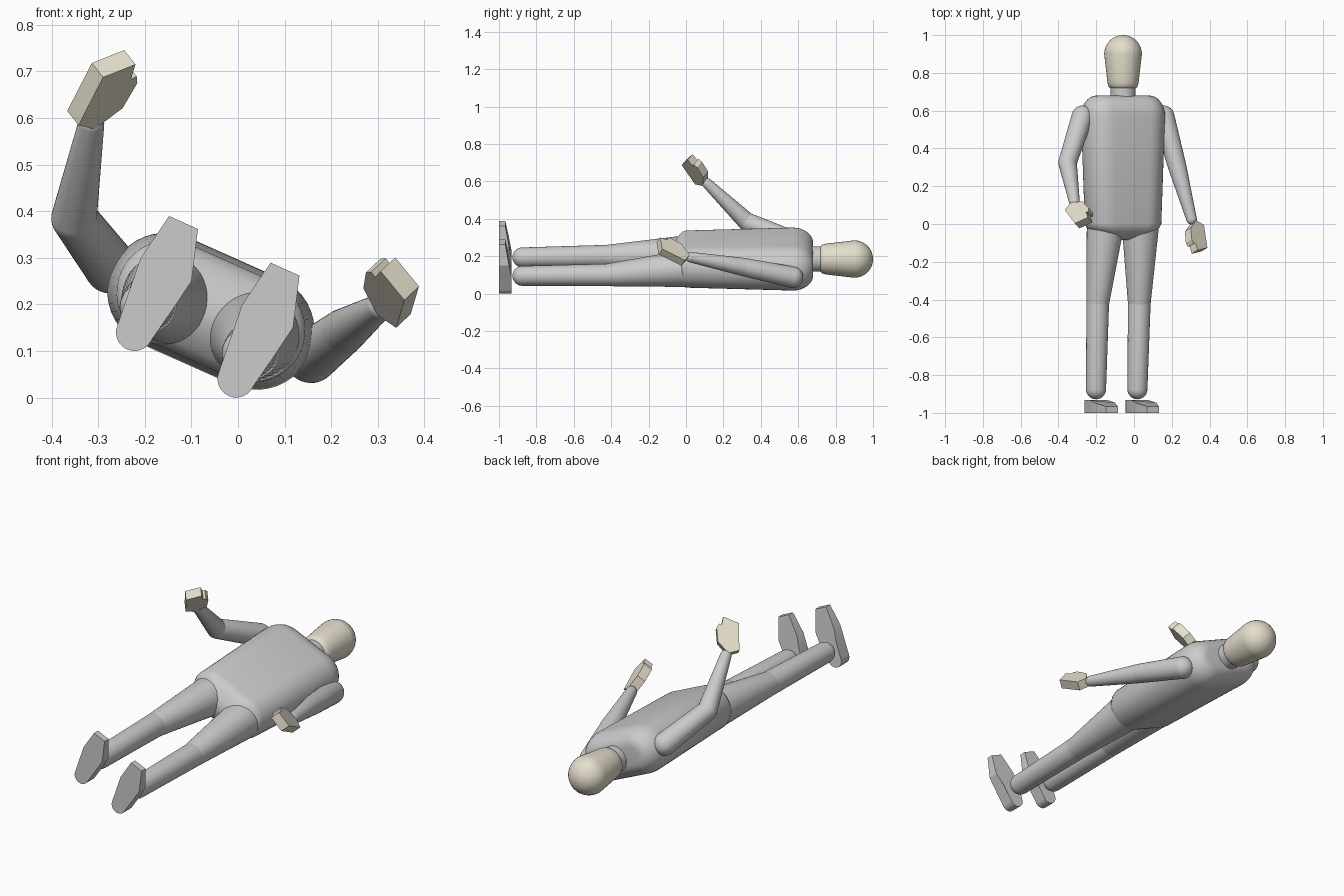
import bpy, bmesh, math
from mathutils import Vector as V

if "Cube" in bpy.data.objects:
    bpy.data.objects.remove(bpy.data.objects["Cube"])

ROLL = math.radians(24)                                   # body lies rolled about its long axis
SIDE = V((math.cos(ROLL), 0, -math.sin(ROLL)))            # across the body
FRONT = V((math.sin(ROLL), 0, math.cos(ROLL)))            # out of the chest
MID = V((-0.058, 0, 0.185))

tan = bpy.data.materials.new("tan")
tan.diffuse_color = (0.78, 0.73, 0.60, 1)
tan.use_nodes = True
tan.node_tree.nodes["Principled BSDF"].inputs["Base Color"].default_value = tan.diffuse_color


def loft(name, rings, smooth=40, mat=None):
    """Skin a list of equal-length closed rings and cap both ends."""
    bm = bmesh.new()
    vs = [[bm.verts.new(p) for p in r] for r in rings]
    n = len(vs[0])
    for a, b in zip(vs, vs[1:]):
        for i in range(n):
            j = (i + 1) % n
            bm.faces.new((a[i], a[j], b[j], b[i]))
    bm.faces.new(vs[0])
    bm.faces.new(vs[-1])
    bmesh.ops.recalc_face_normals(bm, faces=bm.faces)
    me = bpy.data.meshes.new(name)
    bm.to_mesh(me)
    bm.free()
    ob = bpy.data.objects.new(name, me)
    bpy.context.collection.objects.link(ob)
    if mat:
        me.materials.append(mat)
    if smooth:
        bpy.ops.object.select_all(action='DESELECT')
        bpy.context.view_layer.objects.active = ob
        ob.select_set(True)
        bpy.ops.object.shade_smooth_by_angle(angle=math.radians(smooth))
    return ob


def circle(c, x, y, r, n=40):
    return [c + x * r * math.cos(2 * math.pi * i / n) + y * r * math.sin(2 * math.pi * i / n)
            for i in range(n)]


def limb(name, p, q, r0, r1, k=8):
    """Tapered capsule from p to q."""
    p, q = V(p), V(q)
    d = (q - p).normalized()
    x = d.orthogonal().normalized()
    y = d.cross(x)
    t = math.asin((r0 - r1) / (q - p).length)             # tangent angle of the cone
    rings = []
    for i in range(k + 1):
        a = -math.pi / 2 * 0.99 + (math.pi / 2 * 0.99 + t) * i / k
        rings.append(circle(p + d * r0 * math.sin(a), x, y, r0 * math.cos(a)))
    for i in range(k + 1):
        a = t + (math.pi / 2 * 0.99 - t) * i / k
        rings.append(circle(q + d * r1 * math.sin(a), x, y, r1 * math.cos(a)))
    return loft(name, rings)


def stadium(y, r, s, n=20):
    c = MID + V((0, y, 0))
    pts = []
    for sg in (1, -1):
        for i in range(n + 1):
            a = -math.pi / 2 + math.pi * i / n
            pts.append(c + sg * (SIDE * (s + r * math.cos(a)) + FRONT * r * math.sin(a)))
    return pts


# Torso: stadium section, rounded shoulders, short pelvis
pelvis = [(-0.085, 0.02, 0.02), (-0.07, 0.055, 0.045), (-0.045, 0.09, 0.075),
          (-0.02, 0.108, 0.093), (0.0, 0.113, 0.098)]
shoulders = [(0.57 + 0.11 * math.sin(a), 0.043 + 0.082 * math.cos(a), 0.107)
             for a in [math.pi / 2 * i / 8 for i in range(9)]]
loft("torso", [stadium(*s) for s in pelvis + shoulders])


# Neck and head, turned about the body axis
def turned(name, prof, mat=None):
    return loft(name, [circle(MID + V((0, y, 0)), SIDE, FRONT, r) for r, y in prof], mat=mat)


turned("neck", [(0.067, 0.65), (0.067, 0.74)])
crown = [(0.1 * math.cos(a), 0.9 + 0.1 * math.sin(a))
         for a in [math.pi / 2 * 0.99 * i / 10 for i in range(11)]]
turned("head", [(0.066, 0.718), (0.076, 0.726), (0.082, 0.745), (0.085, 0.77)] + crown, tan)

# Legs: hip, knee, ankle
for side, hip, knee, ankle in (
        ("left", (-0.152, -0.01, 0.212), (-0.192, -0.42, 0.201), (-0.201, -0.875, 0.194)),
        ("right", (0.034, -0.01, 0.134), (0.028, -0.42, 0.100), (0.018, -0.875, 0.095))):
    limb(side + "_thigh", hip, knee, 0.098, 0.06)
    limb(side + "_shin", knee, ankle, 0.06, 0.053)

# Feet: round heel, wedge toe
heel = [(-0.04 * math.cos(a), -0.04 * math.sin(a), 0.067)
        for a in [math.pi * i / 12 for i in range(13)]]
sole = heel + [(0.055, 0.08, 0.067), (0.067, 0.15, 0.054), (0.034, 0.258, 0.034),
               (-0.034, 0.258, 0.034), (-0.053, 0.15, 0.054), (-0.047, 0.08, 0.067)]
for side, x, z in (("left", -0.222, 0.14), ("right", -0.004, 0.04)):
    base = [V((x, -1, z)) + SIDE * u + FRONT * f for u, f, h in sole]
    top = [p + V((0, s[2], 0)) for p, s in zip(base, sole)]
    loft(side + "_foot", [base, top], smooth=25)

# Arms: shoulder, elbow, wrist
for side, sh, el, wr in (
        ("left", (-0.273, 0.57, 0.280), (-0.352, 0.325, 0.385), (-0.315, 0.115, 0.588)),
        ("right", (0.157, 0.57, 0.088), (0.227, 0.31, 0.142), (0.305, 0.025, 0.195))):
    limb(side + "_upper_arm", sh, el, 0.057, 0.049)
    limb(side + "_forearm", el, wr, 0.049, 0.028)

# Hands: flat mitt outline (across, along) with a small thumb, extruded
mitt = [(-0.008, 0.012), (0.058, 0.05), (0.085, 0.115), (0.080, 0.138), (0.066, 0.135),
        (0.071, 0.178), (-0.01, 0.172), (-0.053, 0.043)]
for side, wr, along, across in (
        ("left", (-0.315, 0.115, 0.585), (0.127, -0.70, 0.70), (0.84, 0.44, 0.285)),
        ("right", (0.305, 0.02, 0.195), (0.355, -0.908, 0.211), (-0.65, -0.085, 0.747))):
    a = V(along).normalized()
    w = V(across)
    w = (w - a * w.dot(a)).normalized()
    t = a.cross(w) * 0.0235
    mid = [V(wr) + w * u + a * v for u, v in mitt]
    loft(side + "_hand", [[p - t for p in mid], [p + t for p in mid]], smooth=0, mat=tan)
